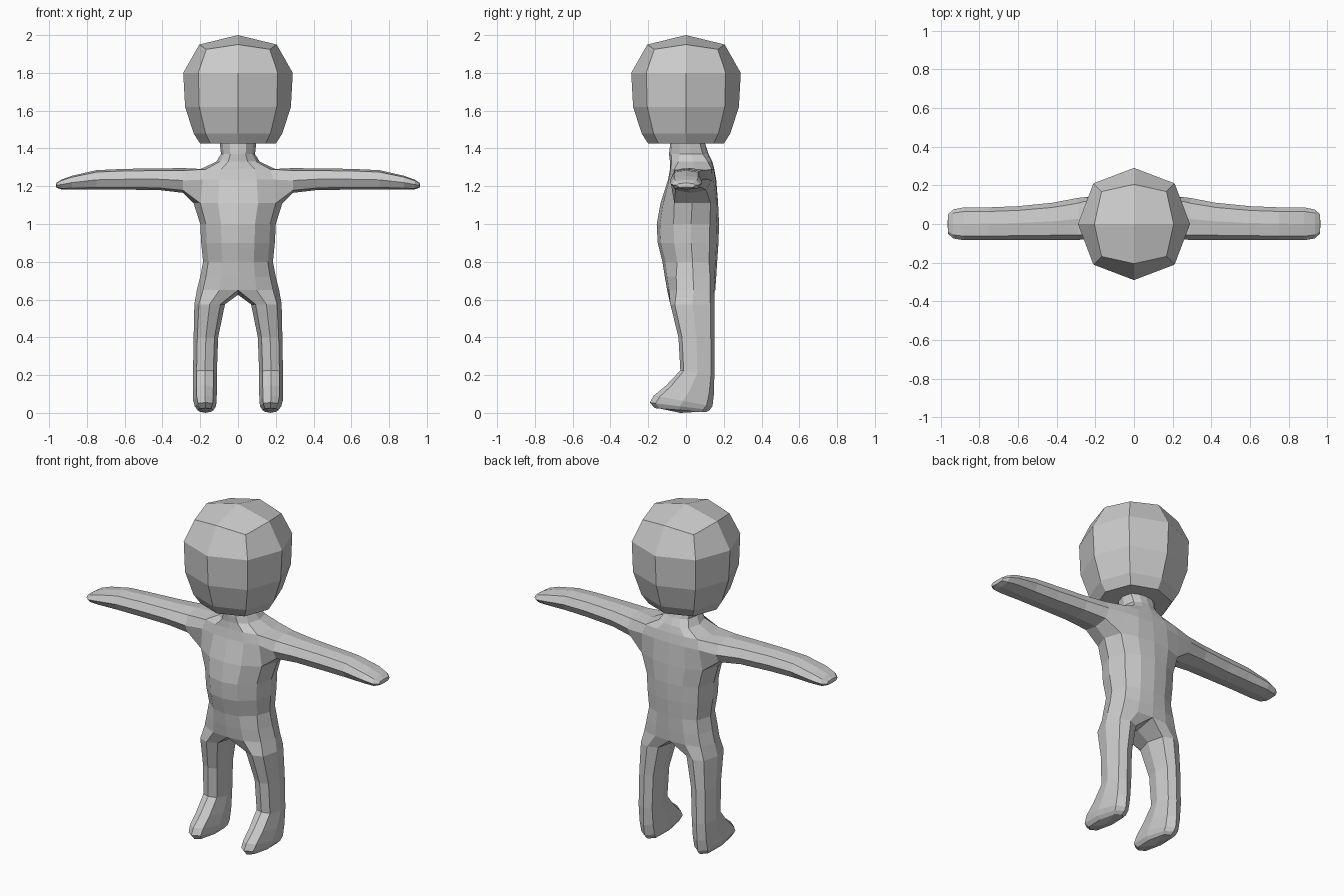
import bpy, bmesh

if "Cube" in bpy.data.objects:
    bpy.data.objects.remove(bpy.data.objects["Cube"], do_unlink=True)

grey = bpy.data.materials.new("plain grey")
grey.use_nodes = True
grey.diffuse_color = (0.6, 0.6, 0.6, 1)
for node in grey.node_tree.nodes:
    if node.type == 'BSDF_PRINCIPLED':
        node.inputs["Base Color"].default_value = grey.diffuse_color
        node.inputs["Roughness"].default_value = 0.8


def make_object(name, bm):
    bmesh.ops.recalc_face_normals(bm, faces=bm.faces)
    mesh = bpy.data.meshes.new(name)
    bm.to_mesh(mesh)
    bm.free()
    mesh.materials.append(grey)
    obj = bpy.data.objects.new(name, mesh)
    bpy.context.collection.objects.link(obj)
    return obj


def ring(bm, points):
    return [bm.verts.new(p) for p in points]


def bridge(bm, a, b, closed=True):
    n = len(a)
    for i in range(n if closed else n - 1):
        j = (i + 1) % n
        bm.faces.new((a[i], a[j], b[j], b[i]))


def cap(bm, loop, centre):
    """Close an eight-sided ring with four quads around a middle point."""
    c = bm.verts.new(centre)
    for i in range(0, 8, 2):
        bm.faces.new((loop[i], loop[i + 1], loop[(i + 2) % 8], c))


# Head: faceted ball; each ring has side points (r, z) and corner points (c, z)
def head_ring(bm, r, z, c, zc):
    return ring(bm, [(0, -r, z), (c, -c, zc), (r, 0, z), (c, c, zc),
                     (0, r, z), (-c, c, zc), (-r, 0, z), (-c, -c, zc)])


bm = bmesh.new()
head_rows = [(.205, 1.95, .168, 1.925), (.29, 1.8, .21, 1.8), (.28, 1.62, .205, 1.62),
             (.235, 1.48, .172, 1.48), (.2, 1.425, .145, 1.425)]
loops = [head_ring(bm, *row) for row in head_rows]
for a, b in zip(loops, loops[1:]):
    bridge(bm, a, b)
# side points must be the shared corners of the top quads
cap(bm, loops[0], (0, 0, 2))
cap(bm, loops[-1], (0, 0, 1.425))
make_object("head", bm)

# Body: left half, mirrored
bm = bmesh.new()

# Torso rows: height, half width, front y, back y, corner rounding
torso_rows = [(1.46, .1, -.08, .09, .27), (1.37, .09, -.09, .12, .27),
              (1.33, .115, -.085, .14, .2), (1.29, .2, -.085, .15, .1),
              (1.235, .22, -.095, .16, .1), (1.11, .235, -.135, .17, .24),
              (1.0, .2, -.155, .175, .27), (.9, .195, -.15, .172, .27),
              (.8, .185, -.125, .165, .27), (.72, .2, -.112, .16, .22),
              (.65, .218, -.1, .155, .2)]


def torso_ring(z, w, front, back, k):
    across = (0, .45, .85, 1, .85, .45, 0)
    along = (0, k * .2, k, .55, 1 - k * .55, 1 - k * .12, 1)
    return [(w * x, front + (back - front) * t, z) for x, t in zip(across, along)]


torso = [ring(bm, torso_ring(*row)) for row in torso_rows]
for r, (a, b) in enumerate(zip(torso, torso[1:])):
    for i in range(6):
        if not (r in (3, 4) and i in (2, 3)):      # shoulder opening
            bm.faces.new((a[i], a[i + 1], b[i + 1], b[i]))

# Arm, growing from the shoulder opening: x, front y, back y, top z, bottom z
top, mid, low = torso[3:6]
last = [top[2], top[3], top[4], mid[4], low[4], low[3], low[2], mid[2]]
arm_rows = [(.29, -.083, .135, 1.296, 1.165), (.42, -.082, .11, 1.294, 1.18),
            (.6, -.082, .092, 1.292, 1.182), (.75, -.083, .086, 1.285, 1.183),
            (.88, -.084, .086, 1.255, 1.183), (.935, -.075, .075, 1.235, 1.183),
            (.962, -.05, .05, 1.217, 1.192)]
for x, front, back, zt, zb in arm_rows:
    c, h, m, s = (front + back) / 2, (back - front) / 2, (zt + zb) / 2, (zt - zb) * .1
    loop = ring(bm, [(x, c - .75 * h, zt - s), (x, c, zt), (x, c + .75 * h, zt - s),
                     (x, back, m), (x, c + .75 * h, zb + s), (x, c, zb),
                     (x, c - .75 * h, zb + s), (x, front, m)])
    bridge(bm, last, loop)
    last = loop
cap(bm, last, (.965, 0, 1.204))

# Leg and foot, tilting forward: centre x, half width, front y/z, back y/z
last = torso[-1] + [bm.verts.new((0, .03, .625))]
leg_rows = [(.15, .081, -.083, .575, .152, .575), (.17, .065, -.04, .4, .15, .4),
            (.175, .063, -.03, .225, .15, .2), (.175, .063, -.105, .145, .148, .1),
            (.175, .062, -.17, .092, .14, .035), (.173, .056, -.192, .055, .125, .015),
            (.172, .042, -.165, .025, .105, .004)]
for cx, w, yf, zf, yb, zb in leg_rows:
    across = (-.7, 0, .7, 1, .7, 0, -.7, -1)
    along = (.1, 0, .1, .5, .9, 1, .9, .5)
    loop = ring(bm, [(cx + w * x, yf + (yb - yf) * t, zf + (zb - zf) * t)
                     for x, t in zip(across, along)])
    bridge(bm, last, loop)
    last = loop
cap(bm, last, (.172, -.03, 0))

body = make_object("body", bm)
mirror = body.modifiers.new("mirror", 'MIRROR')
mirror.use_axis = (True, False, False)
mirror.use_clip = True
